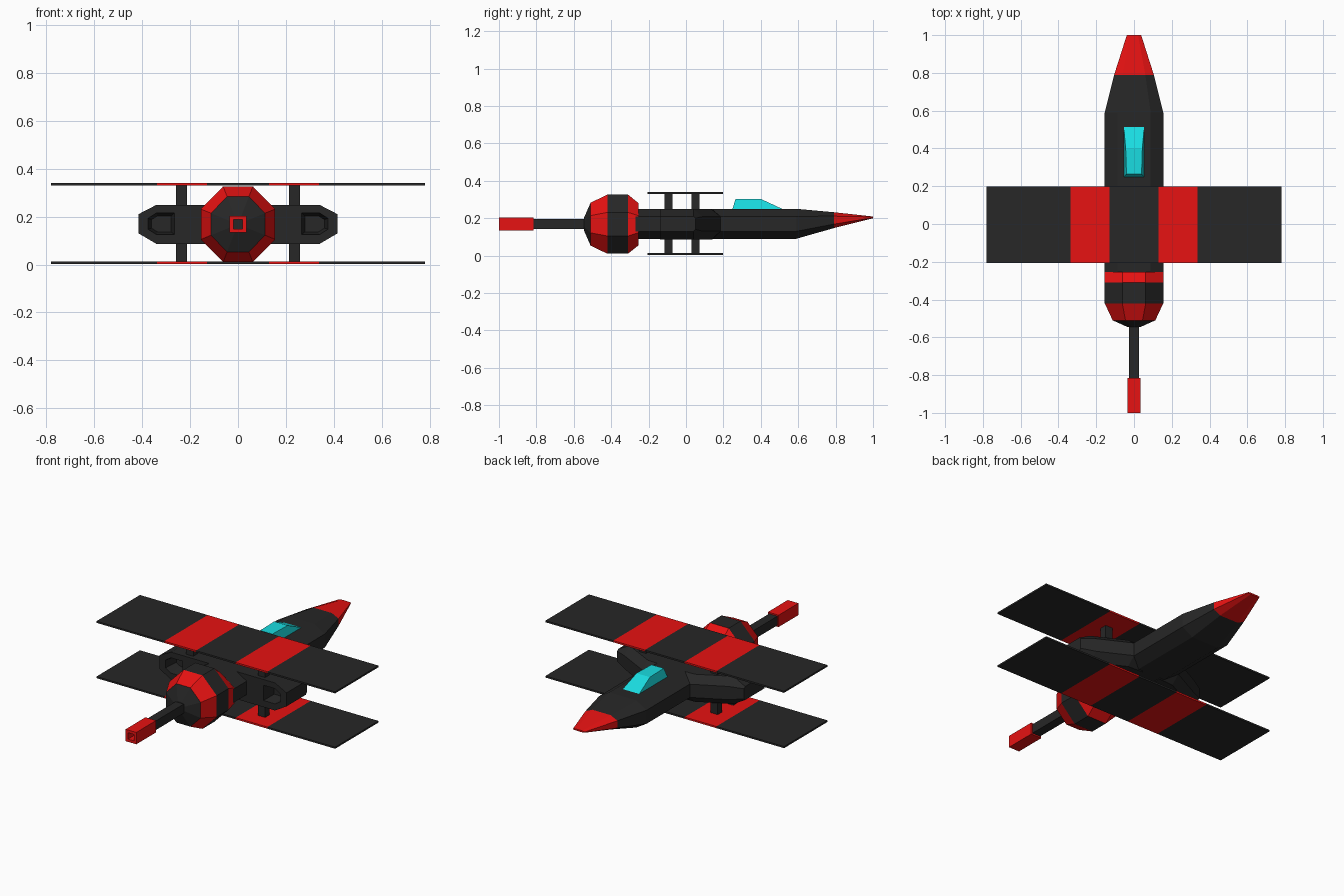
import bpy, bmesh

if "Cube" in bpy.data.objects:
    bpy.data.objects.remove(bpy.data.objects["Cube"])


def material(name, rgb):
    m = bpy.data.materials.new(name)
    m.diffuse_color = (*rgb, 1)
    m.use_nodes = True
    m.node_tree.nodes["Principled BSDF"].inputs["Base Color"].default_value = m.diffuse_color
    return m


DARK = material("charcoal", (0.02, 0.02, 0.02))
RED = material("red", (0.8, 0.006, 0.006))
CYAN = material("cyan", (0.01, 0.72, 0.75))


def loft(name, rings, mats, caps=None):
    """Skin equal-length point rings; mats gives one material per band, caps the two ends."""
    bm = bmesh.new()
    vs = [[bm.verts.new(p) for p in r] for r in rings]
    slots = [DARK, RED, CYAN]
    n = len(rings[0])
    for a, b, m in zip(vs, vs[1:], mats):
        for i in range(n):
            f = bm.faces.new((a[i], a[(i + 1) % n], b[(i + 1) % n], b[i]))
            f.material_index = slots.index(m)
    for ring, m in zip((vs[0], vs[-1]), caps or (mats[0], mats[-1])):
        bm.faces.new(ring).material_index = slots.index(m)
    bmesh.ops.recalc_face_normals(bm, faces=bm.faces)
    me = bpy.data.meshes.new(name)
    bm.to_mesh(me)
    bm.free()
    for m in slots:
        me.materials.append(m)
    ob = bpy.data.objects.new(name, me)
    bpy.context.collection.objects.link(ob)
    return ob


def octagon(y, w, z0, z1, kx, kz):
    """Eight-sided section across y; kx, kz are the flat lengths as fractions."""
    c, h = (z0 + z1) / 2, (z1 - z0) / 2
    pts = [(w * kx, h), (w, h * kz), (w, -h * kz), (w * kx, -h)]
    pts += [(-x, z) for x, z in reversed(pts)]
    return [(x, y, c + z) for x, z in pts]


def square(y, r, z):
    return [(r, y, z + r), (r, y, z - r), (-r, y, z - r), (-r, y, z + r)]


def slab(x, y0, y1, z0, z1):
    return [(x, y0, z0), (x, y1, z0), (x, y1, z1), (x, y0, z1)]


# Fuselage with red nose tip
loft("fuselage", [octagon(y, w, a, b, 0.57, 0.5) for y, w, a, b in (
    (-0.27, 0.155, 0.09, 0.25), (0.59, 0.155, 0.09, 0.25),
    (0.79, 0.105, 0.147, 0.232), (1.0, 0.038, 0.2, 0.209))], [DARK, DARK, RED])

# Faceted drum at the gun end
Z = 0.168
loft("drum", [octagon(y, w, Z - h, Z + h, 0.4, 0.4) for y, w, h in (
    (-0.545, 0.035, 0.035), (-0.51, 0.113, 0.115), (-0.42, 0.155, 0.158),
    (-0.31, 0.155, 0.158), (-0.253, 0.155, 0.112))], [DARK, RED, DARK, RED], (DARK, DARK))

# Barrel and hollow muzzle
loft("barrel", [square(-0.83, 0.027, Z), square(-0.53, 0.027, Z)], [DARK])
loft("muzzle", [square(-0.815, 0.035, Z), square(-1.0, 0.035, Z),
                square(-1.0, 0.019, Z), square(-0.9, 0.019, Z)], [RED] * 3, (RED, DARK))

# Canopy
loft("canopy", [
    [(-0.055, 0.247, 0.245), (0.055, 0.247, 0.245), (0.055, 0.525, 0.245), (-0.055, 0.525, 0.245)],
    [(-0.04, 0.265, 0.303), (0.04, 0.265, 0.303), (0.044, 0.4, 0.303), (-0.044, 0.4, 0.303)]],
    [CYAN])

# Two thin striped wings
for name, z in (("upper_wing", 0.33), ("lower_wing", 0.003)):
    loft(name, [slab(x, -0.207, 0.198, z, z + 0.01)
                for x in (-0.78, -0.337, -0.13, 0.13, 0.337, 0.78)],
         [DARK, RED, DARK, RED, DARK])


# Side pods: flat rear, bevelled swept front, with an exhaust recess cut in the rear
def pod_ring(x, front, z0, z1):
    d = 0.05 if x < 0.4 else 0.01
    zs = (z0 + (0.045 if x < 0.4 else 0.01), z1 - (0.04 if x < 0.4 else 0.01))
    return [(x, -0.14, z0), (x, front - d, z0), (x, front, zs[0]),
            (x, front, zs[1]), (x, front - d, z1), (x, -0.14, z1)]


recess = [(0.265, 0.125), (0.34, 0.125), (0.375, 0.147),
          (0.375, 0.193), (0.34, 0.215), (0.265, 0.215)]

for side, s in (("right", 1), ("left", -1)):
    def flip(ring):
        return [(s * x, y, z) for x, y, z in ring]

    pod = loft(side + "_pod", [flip(pod_ring(*a)) for a in (
        (0.06, 0.19, 0.086, 0.249), (0.155, 0.185, 0.086, 0.249),
        (0.34, 0.09, 0.086, 0.249), (0.415, 0.05, 0.13, 0.21))], [DARK] * 3)
    cutter = loft(side + "_recess_cutter", [
        flip([(0.32 + (x - 0.32) * k, y, Z + (z - Z) * k) for x, z in recess])
        for y, k in ((-0.16, 1.0), (-0.14, 1.0), (-0.06, 0.75))], [DARK] * 2)
    cutter.hide_render = True
    cutter.hide_set(True)
    cut = pod.modifiers.new("recess", 'BOOLEAN')
    cut.operation = 'DIFFERENCE'
    cut.solver = 'EXACT'
    cut.object = cutter

    # Wing struts
    for place, y in (("rear", -0.115), ("fore", 0.03)):
        loft(f"{side}_{place}_strut", [flip(slab(x, y, y + 0.042, 0.008, 0.334))
                                       for x in (0.212, 0.258)], [DARK])
